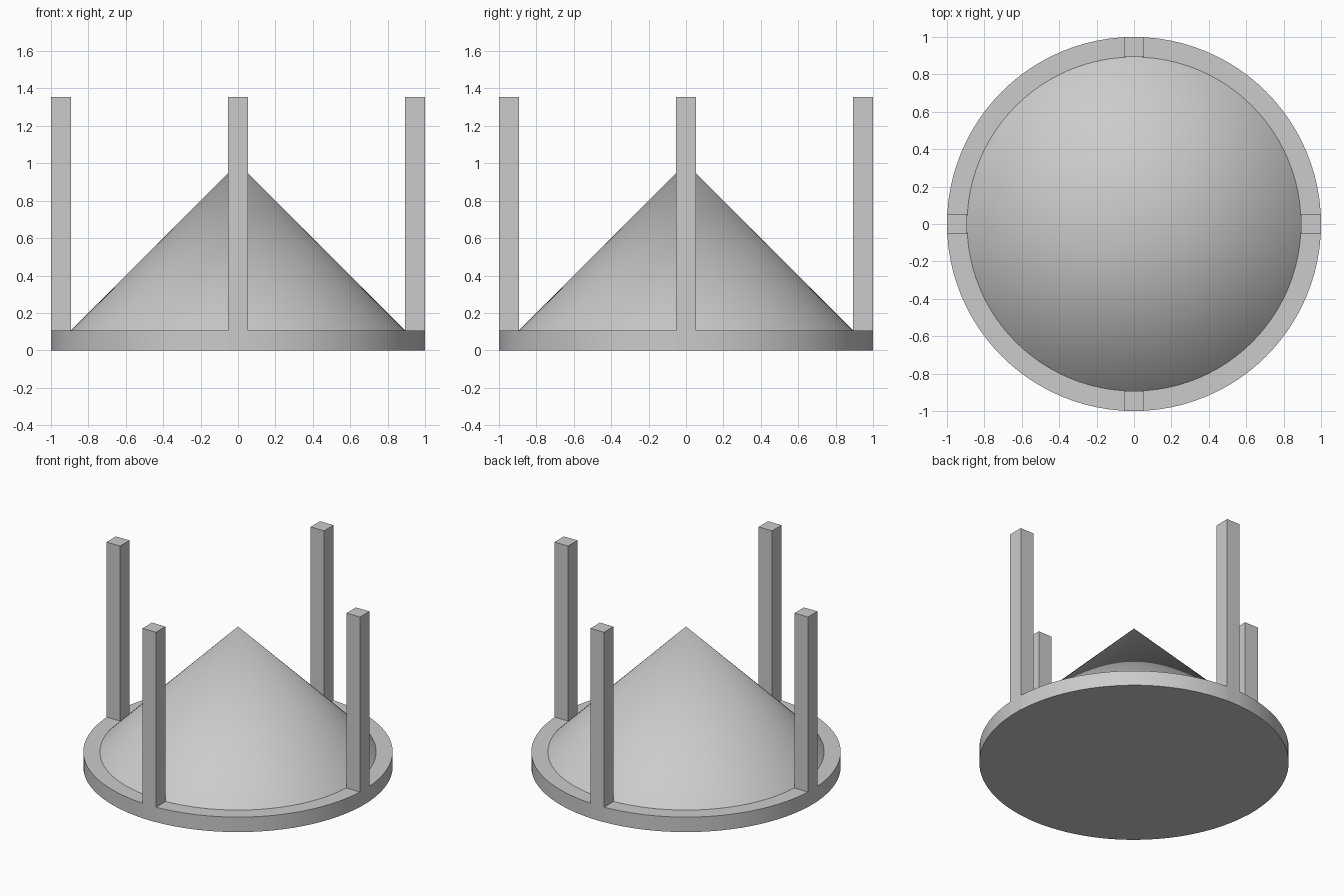
import bpy
from math import cos, sin, pi

cube = bpy.data.objects.get("Cube")
if cube:
    bpy.data.objects.remove(cube, do_unlink=True)

BASE_H = 0.107
POST_W = 0.106
POST_H = 1.355
CONE_R = 0.893

grey = bpy.data.materials.new("light_grey")
grey.use_nodes = True
colour = (0.6, 0.6, 0.6, 1)
grey.diffuse_color = colour
grey.node_tree.nodes["Principled BSDF"].inputs["Base Color"].default_value = colour


def finish(name, smooth=False):
    obj = bpy.context.object
    obj.name = name
    obj.data.materials.append(grey)
    if smooth:
        bpy.ops.object.shade_smooth_by_angle()
    return obj


# Round base plate
bpy.ops.mesh.primitive_cylinder_add(vertices=96, radius=1, depth=BASE_H,
                                    location=(0, 0, BASE_H / 2))
finish("base_plate", True)

# Central cone standing on the plate
bpy.ops.mesh.primitive_cone_add(vertices=96, radius1=CONE_R, radius2=0,
                                depth=CONE_R, end_fill_type='NOTHING',
                                location=(0, 0, BASE_H + CONE_R / 2))
finish("cone", True)

# Four square posts flush with the rim
for i, side in enumerate(("left", "back", "right", "front")):
    angle = i * pi / 2
    r = 1 - POST_W / 2
    bpy.ops.mesh.primitive_cube_add(
        size=1, location=(r * cos(angle), r * sin(angle), POST_H / 2))
    post = finish(side + "_post")
    post.scale = (POST_W, POST_W, POST_H)
